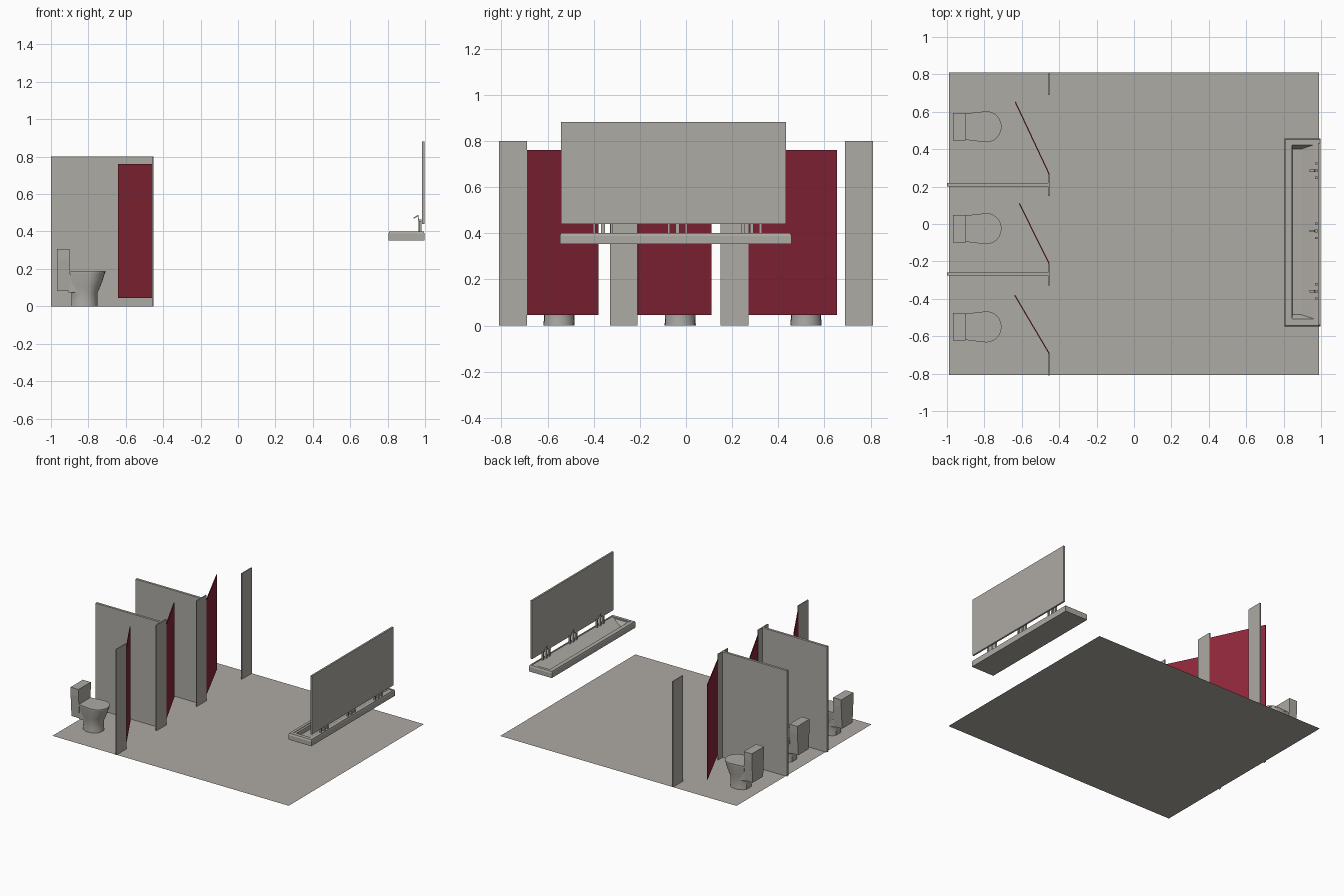
import bpy, bmesh, math
from mathutils import Vector

if "Cube" in bpy.data.objects:
    bpy.data.objects.remove(bpy.data.objects["Cube"])


def material(name, color):
    m = bpy.data.materials.new(name)
    m.use_nodes = True
    m.diffuse_color = (*color, 1)
    m.node_tree.nodes["Principled BSDF"].inputs["Base Color"].default_value = (*color, 1)
    return m


GREY = material("warm grey", (0.42, 0.405, 0.37))
RED = material("dark red", (0.27, 0.02, 0.042))


def finish(name, bm, mat, smooth=False):
    bmesh.ops.recalc_face_normals(bm, faces=bm.faces)
    me = bpy.data.meshes.new(name)
    bm.to_mesh(me)
    bm.free()
    me.materials.append(mat)
    ob = bpy.data.objects.new(name, me)
    bpy.context.collection.objects.link(ob)
    if smooth:
        bpy.ops.object.select_all(action='DESELECT')
        ob.select_set(True)
        bpy.context.view_layer.objects.active = ob
        bpy.ops.object.shade_smooth_by_angle(angle=math.radians(35))
    return ob


def loft(name, rings, mat, smooth=False):
    """Skin a stack of equal-length point rings and cap both ends."""
    bm = bmesh.new()
    rows = [[bm.verts.new(p) for p in ring] for ring in rings]
    n = len(rows[0])
    for a, b in zip(rows, rows[1:]):
        for i in range(n):
            j = (i + 1) % n
            bm.faces.new((a[i], a[j], b[j], b[i]))
    bm.faces.new(rows[0][::-1])
    bm.faces.new(rows[-1])
    return finish(name, bm, mat, smooth)


def rect(x0, x1, y0, y1, z):
    return [(x0, y0, z), (x1, y0, z), (x1, y1, z), (x0, y1, z)]


def box(name, x0, x1, y0, y1, z0, z1, mat=GREY):
    return loft(name, [rect(x0, x1, y0, y1, z0), rect(x0, x1, y0, y1, z1)], mat)


# Floor sheet
bm = bmesh.new()
bm.faces.new([bm.verts.new(p) for p in rect(-0.99, 0.99, -0.807, 0.81, 0)])
finish("floor", bm, GREY)

# Stall dividers and front posts
for i, y in enumerate((-0.267, 0.21)):
    box(f"stall_divider_{i + 1}", -1, -0.457, y - 0.009, y + 0.009, 0, 0.8)
for i, y in enumerate((-0.75, -0.27, 0.21, 0.75)):
    box(f"stall_post_{i + 1}", -0.459, -0.451, y - 0.06, y + 0.06, 0, 0.8)

# Doors, standing open into the stalls
doors = (((-0.455, -0.69), (-0.638, -0.38)),
         ((-0.455, -0.21), (-0.613, 0.11)),
         ((-0.455, 0.27), (-0.635, 0.653)))
for i, (hinge, edge) in enumerate(doors):
    a, b = Vector(hinge), Vector(edge)
    side = (b - a).orthogonal().normalized() * 0.003
    plan = (a - side, b - side, b + side, a + side)
    loft(f"stall_door_{i + 1}", [[(p.x, p.y, z) for p in plan] for z in (0.045, 0.76)], RED)


# Toilets
def bowl_outline():
    """Straight-sided back with a rounded nose, relative to the centre line."""
    half = [(-0.9, 0.035), (-0.9, 0.07), (-0.845, 0.077)]
    for k in range(6):
        t = math.pi / 2 * (1 - k / 6)
        half.append((-0.79 + 0.082 * math.cos(t), 0.083 * math.sin(t)))
    return half + [(-0.708, 0)] + [(x, -y) for x, y in reversed(half)]


def foot_outline(grow=0.0):
    pts = []
    for x, y in bowl_outline():
        t = math.atan2(y, x + 0.825)
        pts.append((-0.825 + (0.073 + grow) * math.cos(t), (0.068 + grow) * math.sin(t)))
    return pts


def mix(a, b, t):
    return [(p[0] + (q[0] - p[0]) * t, p[1] + (q[1] - p[1]) * t) for p, q in zip(a, b)]


for i, y in enumerate((-0.55, -0.025, 0.52)):
    def at(points, z):
        return [(px, py + y, z) for px, py in points]
    top, foot = bowl_outline(), foot_outline()
    loft(f"toilet_bowl_{i + 1}",
         [at(foot_outline(0.002), 0), at(foot, 0.03), at(foot, 0.07), at(mix(foot, top, 0.35), 0.105),
          at(mix(foot, top, 0.7), 0.145), at(mix(foot, top, 0.93), 0.18)], GREY, True)
    loft(f"toilet_lid_{i + 1}", [at(top, 0.18), at(top, 0.19)], GREY, True)
    # Cistern, slightly narrower toward its foot
    loft(f"toilet_cistern_{i + 1}",
         [rect(-0.967, -0.9, y - 0.062, y + 0.062, 0.082),
          rect(-0.967, -0.9, y - 0.073, y + 0.073, 0.25),
          rect(-0.967, -0.9, y - 0.073, y + 0.073, 0.305)], GREY)
    box(f"toilet_back_{i + 1}", -0.905, -0.84, y - 0.06, y + 0.06, 0.075, 0.18)

# Trough sink: raised rim, shelf, and a basin sloping up toward the wall
loft("trough_sink",
     [rect(0.805, 0.997, -0.547, 0.457, 0.353),
      rect(0.805, 0.997, -0.547, 0.457, 0.388),
      rect(0.808, 0.994, -0.542, 0.452, 0.4),
      rect(0.828, 0.985, -0.52, 0.44, 0.4),
      rect(0.828, 0.985, -0.52, 0.44, 0.396),
      rect(0.845, 0.96, -0.507, 0.423, 0.396),
      rect(0.847, 0.896, -0.485, 0.402, 0.365)], GREY)

# Wall mirror
box("wall_mirror", 0.985, 0.998, -0.541, 0.434, 0.44, 0.882)

# Taps: a centre spout with a handle on each side
for i, y in enumerate((-0.36, -0.037, 0.285)):
    box(f"tap_post_{i + 1}", 0.965, 0.98, y - 0.008, y + 0.008, 0.396, 0.465)
    arch = [(0.967, 0.46), (0.965, 0.49), (0.938, 0.474),
            (0.938, 0.468), (0.962, 0.48), (0.962, 0.46)]
    loft(f"tap_spout_{i + 1}", [[(x, y + s, z) for x, z in arch] for s in (-0.006, 0.006)], GREY)
    for side, name in ((-1, "right"), (1, "left")):
        h = y + side * 0.038
        box(f"tap_handle_{name}_{i + 1}", 0.967, 0.98, h - 0.006, h + 0.006, 0.396, 0.455)
